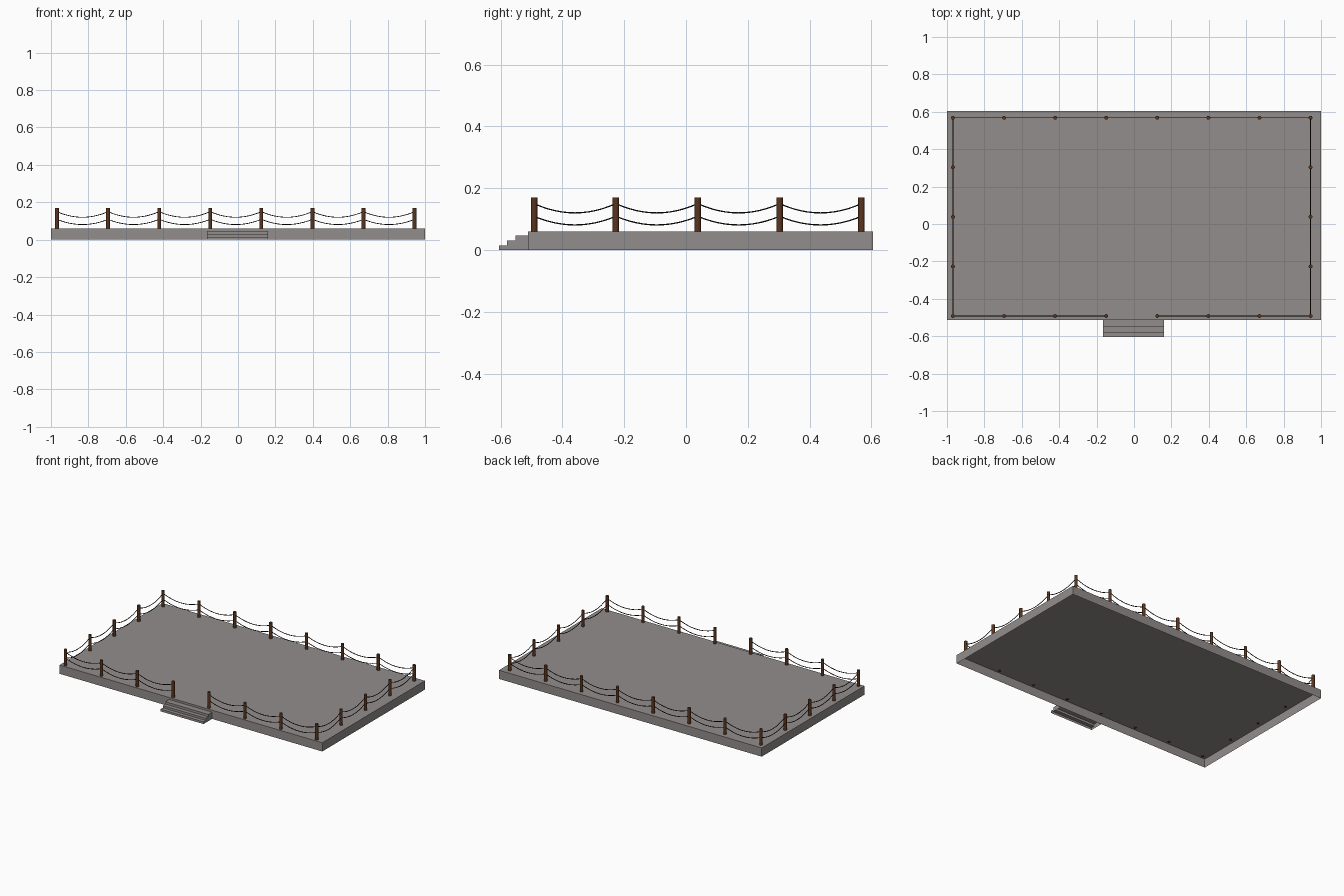
import bpy, bmesh, math
from mathutils import Vector

if "Cube" in bpy.data.objects:
    bpy.data.objects.remove(bpy.data.objects["Cube"])


def material(name, rgb):
    m = bpy.data.materials.new(name)
    m.diffuse_color = (*rgb, 1)
    m.use_nodes = True
    m.node_tree.nodes["Principled BSDF"].inputs["Base Color"].default_value = m.diffuse_color
    return m


STONE = material("grey stone", (0.29, 0.27, 0.262))
WOOD = material("brown wood", (0.10, 0.035, 0.014))
ROPE = material("dark rope", (0.012, 0.008, 0.006))


def finish(bm, name, mat, smooth=False):
    me = bpy.data.meshes.new(name)
    bm.to_mesh(me)
    bm.free()
    me.materials.append(mat)
    ob = bpy.data.objects.new(name, me)
    bpy.context.collection.objects.link(ob)
    if smooth:
        bpy.ops.object.select_all(action='DESELECT')
        ob.select_set(True)
        bpy.context.view_layer.objects.active = ob
        bpy.ops.object.shade_smooth_by_angle(angle=math.radians(50))
    return ob


FRONT, BACK, TOP = -0.512, 0.605, 0.06

# Platform: shell with an open underside
bm = bmesh.new()
bmesh.ops.create_cube(bm, size=1)
for v in bm.verts:
    v.co = (v.co.x * 2, FRONT + (v.co.y + 0.5) * (BACK - FRONT), (v.co.z + 0.5) * TOP)
bmesh.ops.delete(bm, geom=[f for f in bm.faces if f.normal.z < -0.9], context='FACES')
finish(bm, "platform", STONE)

# Steps: stair profile spanned across x, open underneath
X0, X1 = -0.166, 0.161
profile = [(-0.605, 0), (-0.605, 0.015), (-0.58, 0.015), (-0.58, 0.03),
           (-0.552, 0.03), (-0.552, 0.046), (FRONT, 0.046)]
bm = bmesh.new()
left = [bm.verts.new((X0, y, z)) for y, z in profile]
right = [bm.verts.new((X1, y, z)) for y, z in profile]
for i in range(len(profile) - 1):
    bm.faces.new((left[i], right[i], right[i + 1], left[i + 1]))
bl, br = bm.verts.new((X0, FRONT, 0)), bm.verts.new((X1, FRONT, 0))
bm.faces.new(left + [bl])
bm.faces.new([br] + right[::-1])
finish(bm, "steps", STONE)

# Post layout around the deck
xs = [-0.968 + i * 1.912 / 7 for i in range(8)]
ys = [-0.492 + i * 1.06 / 4 for i in range(5)]
front = [(x, ys[0]) for x in xs]
back = [(x, ys[-1]) for x in xs]
left_side = [(xs[0], y) for y in ys]
right_side = [(xs[-1], y) for y in ys]

# Posts
bm = bmesh.new()
for x, y in sorted(set(front + back + left_side + right_side)):
    made = bmesh.ops.create_cone(bm, cap_ends=True, segments=10, radius1=0.0105,
                                 radius2=0.0105, depth=0.111)
    bmesh.ops.translate(bm, verts=made["verts"], vec=(x, y, 0.1135))
finish(bm, "fence_posts", WOOD, True)


def rope(bm, a, b, z, sag, r=0.0023, n=12, sides=6):
    """Sagging tube between two posts."""
    a, b = Vector((*a, z)), Vector((*b, z))
    side = (b - a).cross(Vector((0, 0, 1))).normalized()
    rings = []
    for i in range(n + 1):
        t = i / n
        c = a.lerp(b, t) - Vector((0, 0, sag * 4 * t * (1 - t)))
        tan = (b - a) + Vector((0, 0, -sag * 4 * (1 - 2 * t)))
        up = side.cross(tan).normalized()
        rings.append([bm.verts.new(c + r * (math.cos(k * math.tau / sides) * side
                                            + math.sin(k * math.tau / sides) * up))
                      for k in range(sides)])
    for p, q in zip(rings, rings[1:]):
        for k in range(sides):
            j = (k + 1) % sides
            bm.faces.new((p[k], p[j], q[j], q[k]))


# Two ropes per bay, leaving the front entrance open
bm = bmesh.new()
for run in (front[:4], front[4:], back, left_side, right_side):
    for a, b in zip(run, run[1:]):
        rope(bm, a, b, 0.150, 0.030)
        rope(bm, a, b, 0.109, 0.028)
bmesh.ops.recalc_face_normals(bm, faces=bm.faces[:])
finish(bm, "ropes", ROPE, True)
